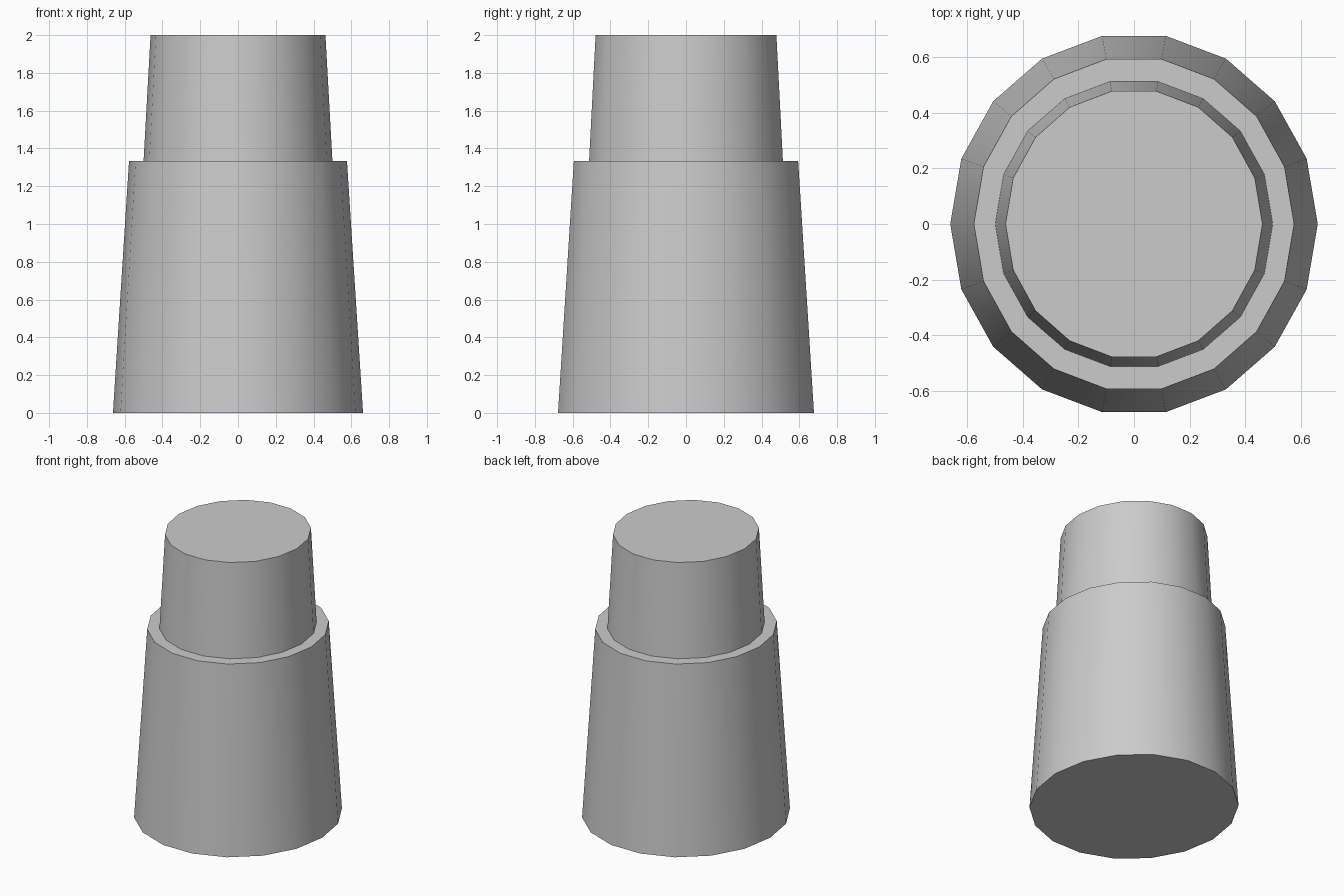
import bpy
import bmesh
from math import cos, sin, tau, radians

SIDES = 18

cube = bpy.data.objects.get("Cube")
if cube:
    bpy.data.objects.remove(cube, do_unlink=True)

# Single grey material
grey = bpy.data.materials.new("light_grey")
grey.use_nodes = True
colour = (0.6, 0.6, 0.6, 1.0)
grey.diffuse_color = colour
grey.node_tree.nodes["Principled BSDF"].inputs["Base Color"].default_value = colour


def ring(bm, rx, ry, z):
    return [bm.verts.new((rx * cos(tau * i / SIDES), ry * sin(tau * i / SIDES), z))
            for i in range(SIDES)]


def tapered_drum(name, bottom, top):
    """Capped oval frustum; each end is (x radius, y radius, z)."""
    bm = bmesh.new()
    low, high = ring(bm, *bottom), ring(bm, *top)
    for i in range(SIDES):
        j = (i + 1) % SIDES
        bm.faces.new((low[i], low[j], high[j], high[i]))
    bm.faces.new(low[::-1])
    bm.faces.new(high)
    mesh = bpy.data.meshes.new(name)
    bm.to_mesh(mesh)
    bm.free()
    mesh.materials.append(grey)
    obj = bpy.data.objects.new(name, mesh)
    bpy.context.collection.objects.link(obj)
    bpy.ops.object.select_all(action='DESELECT')
    obj.select_set(True)
    bpy.context.view_layer.objects.active = obj
    bpy.ops.object.shade_smooth_by_angle(angle=radians(30))
    return obj


# Wide lower body and narrower neck standing on its shoulder
tapered_drum("lower_body", (0.662, 0.688, 0), (0.577, 0.603, 1.333))
tapered_drum("upper_neck", (0.5, 0.521, 1.333), (0.463, 0.486, 2))
